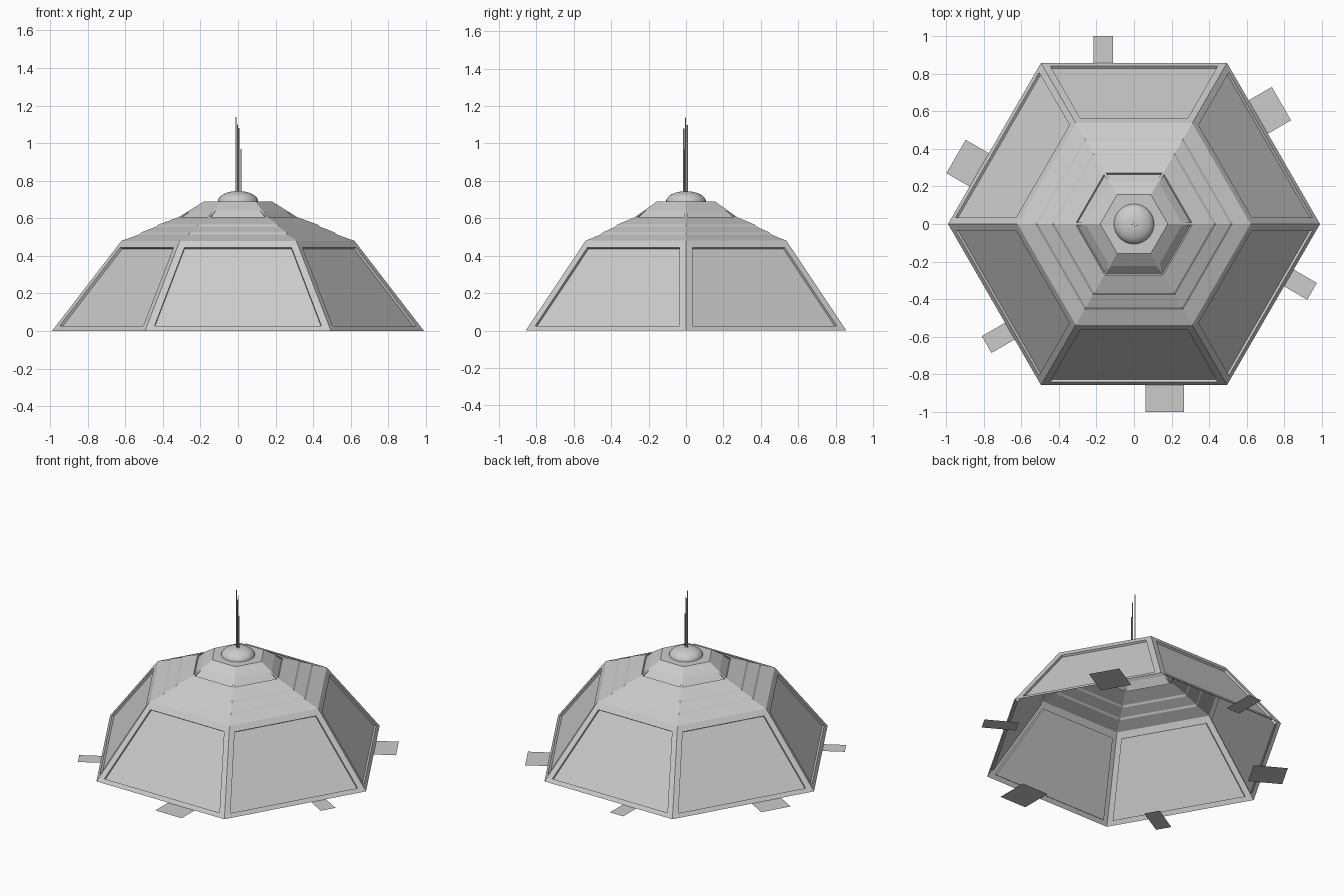
import bpy, bmesh, math
from mathutils import Vector

if "Cube" in bpy.data.objects:
    bpy.data.objects.remove(bpy.data.objects["Cube"])

grey = bpy.data.materials.new("light_grey")
grey.diffuse_color = (0.6, 0.6, 0.6, 1)
grey.use_nodes = True
grey.node_tree.nodes["Principled BSDF"].inputs["Base Color"].default_value = grey.diffuse_color
C30, T30 = math.cos(math.pi / 6), math.tan(math.pi / 6)


def point(k, t, a, z):
    """Point on side k: t along the side, a outward from the axis, z up."""
    ang = math.radians(30 + 60 * k)
    c, s = math.cos(ang), math.sin(ang)
    return Vector((a * c - t * s, a * s + t * c, z))


def finish(bm, name):
    bmesh.ops.remove_doubles(bm, verts=bm.verts, dist=0.0002)
    me = bpy.data.meshes.new(name)
    bm.to_mesh(me)
    bm.free()
    ob = bpy.data.objects.new(name, me)
    bpy.context.collection.objects.link(ob)
    me.materials.append(grey)
    return ob


def quad(bm, pts):
    bm.faces.new([bm.verts.new(p) for p in pts])


def band(bm, k, lo, hi, panel=None):
    """One side of a hexagonal band, optionally with a sunken panel.
    lo/hi: (corner radius, z); panel: (v0, v1, half0, half1, depth0, depth1)."""
    (a0, z0), (a1, z1) = (lo[0] * C30, lo[1]), (hi[0] * C30, hi[1])

    def ring(rows):
        (h0, b0, y0), (h1, b1, y1) = rows
        return [point(k, -h0, b0, y0), point(k, h0, b0, y0),
                point(k, h1, b1, y1), point(k, -h1, b1, y1)]

    outer = ring([(a0 * T30, a0, z0), (a1 * T30, a1, z1)])
    if not panel:
        quad(bm, outer)
        return
    v0, v1, h0, h1, d0, d1 = panel
    n = Vector((z1 - z0, a0 - a1)).normalized()
    rim, sunk = [], []
    for v, h, d in ((v0, h0, d0), (v1, h1, d1)):
        a, z = a0 + (a1 - a0) * v, z0 + (z1 - z0) * v
        rim.append((h, a, z))
        sunk.append((h, a - n.x * d, z - n.y * d))
    rim, sunk = ring(rim), ring(sunk)
    for i in range(4):
        j = (i + 1) % 4
        quad(bm, [outer[i], outer[j], rim[j], rim[i]])
        if (rim[i] - sunk[i]).length + (rim[j] - sunk[j]).length > 0.001:
            quad(bm, [rim[i], rim[j], sunk[j], sunk[i]])
    quad(bm, sunk)


# Lower wall: six sloping sides with sunken panels, open underneath
bm = bmesh.new()
for k in range(6):
    band(bm, k, (0.99, 0), (0.62, 0.48), (0.053, 0.925, 0.445, 0.285, 0.015, 0.015))
finish(bm, "lower_wall")

# Stepped roof with small wedge vents and a flat cap
steps = [(0.62, 0.48), (0.525, 0.514), (0.513, 0.525), (0.437, 0.555),
         (0.425, 0.566), (0.315, 0.606), (0.18, 0.69)]
bm = bmesh.new()
for k in range(6):
    for i in range(len(steps) - 1):
        vent = (0.02, 0.42, 0.148, 0.118, 0.012, 0) if i == len(steps) - 2 else None
        band(bm, k, steps[i], steps[i + 1], vent)
top = 0.18 * C30
bm.faces.new([bm.verts.new(point(k, top * T30, top, 0.69)) for k in range(6)])
finish(bm, "stepped_roof")

# Flat ground tabs, wide and narrow alternating around the rim
bm = bmesh.new()
for k in range(6):
    t0, t1 = (0.06, 0.265) if k % 2 == 0 else (0.112, 0.215)
    quad(bm, [point(k, t0, 0.78, 0), point(k, t0, 1.0, 0),
              point(k, t1, 1.0, 0), point(k, t1, 0.78, 0)])
finish(bm, "ground_tabs")

# Flattened dome on the cap
bm = bmesh.new()
bmesh.ops.create_uvsphere(bm, u_segments=32, v_segments=16, radius=1)
low = [v for v in bm.verts if v.co.z < -0.01]
bmesh.ops.delete(bm, geom=low, context='VERTS')
bmesh.ops.scale(bm, vec=(0.107, 0.107, 0.055), verts=bm.verts)
bmesh.ops.translate(bm, vec=(0, 0, 0.69), verts=bm.verts)
for f in bm.faces:
    f.smooth = True
finish(bm, "top_dome")

# Cluster of thin antenna rods
bm = bmesh.new()
for x, y, h in ((-0.011, -0.003, 1.14), (-0.003, 0.007, 1.10),
                (0.004, -0.012, 1.08), (0.015, -0.008, 0.97)):
    rod = bmesh.ops.create_cone(bm, cap_ends=True, segments=8, radius1=0.003,
                                radius2=0.003, depth=h - 0.72)["verts"]
    bmesh.ops.translate(bm, vec=(x, y, (h + 0.72) / 2), verts=rod)
finish(bm, "antenna_rods")
